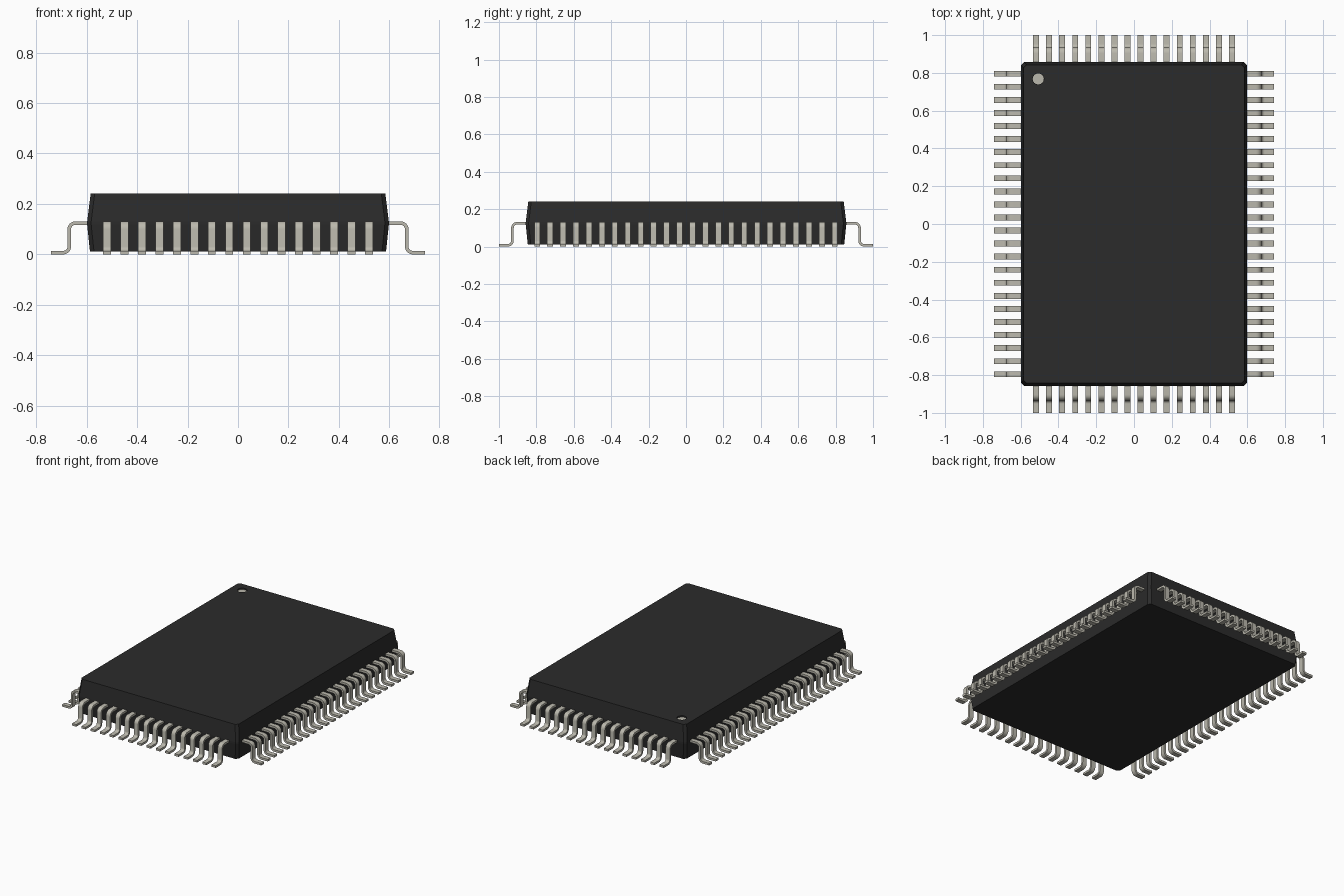
import bpy, bmesh, math
from mathutils import Vector, Matrix

cube = bpy.data.objects.get("Cube")
if cube:
    bpy.data.objects.remove(cube, do_unlink=True)


def material(name, rgb, rough):
    m = bpy.data.materials.new(name)
    m.use_nodes = True
    m.diffuse_color = (*rgb, 1)
    bsdf = m.node_tree.nodes["Principled BSDF"]
    bsdf.inputs["Base Color"].default_value = (*rgb, 1)
    bsdf.inputs["Roughness"].default_value = rough
    return m


BLACK = material("black_plastic", (0.024, 0.024, 0.024), 0.7)
METAL = material("tinned_metal", (0.50, 0.485, 0.42), 0.5)


def finish(name, bm, mat):
    bmesh.ops.recalc_face_normals(bm, faces=bm.faces)
    mesh = bpy.data.meshes.new(name)
    bm.to_mesh(mesh)
    bm.free()
    mesh.materials.append(mat)
    ob = bpy.data.objects.new(name, mesh)
    bpy.context.collection.objects.link(ob)
    return ob


def activate(ob):
    bpy.ops.object.select_all(action='DESELECT')
    ob.select_set(True)
    bpy.context.view_layer.objects.active = ob


# Body: chamfered rectangles lofted from bottom through the waist to the top
WX, WY, TOP = 0.598, 0.857, 0.242


def ring(bm, hx, hy, z, c=0.016):
    pts = [(hx - c, -hy), (hx, c - hy), (hx, hy - c), (hx - c, hy),
           (c - hx, hy), (-hx, hy - c), (-hx, c - hy), (c - hx, -hy)]
    return [bm.verts.new((x, y, z)) for x, y in pts]


bm = bmesh.new()
rings = [ring(bm, WX - 0.011, WY - 0.011, 0.012),
         ring(bm, WX, WY, 0.118),
         ring(bm, WX, WY, 0.130),
         ring(bm, WX - 0.014, WY - 0.014, TOP)]
for a, b in zip(rings, rings[1:]):
    for i in range(8):
        j = (i + 1) % 8
        bm.faces.new((a[i], a[j], b[j], b[i]))
bm.faces.new(rings[0])
bm.faces.new(rings[-1])
body = finish("body", bm, BLACK)

# Round recess marking the first pin
MARK, MARK_R, DEPTH = (-0.507, 0.768), 0.03, 0.012


def cylinder(name, z0, z1, r, mat):
    bm = bmesh.new()
    bmesh.ops.create_cone(bm, cap_ends=True, segments=16, radius1=r, radius2=r, depth=z1 - z0,
                          matrix=Matrix.Translation((*MARK, (z0 + z1) / 2)))
    return finish(name, bm, mat)


cutter = cylinder("recess_cutter", TOP - DEPTH, TOP + 0.05, MARK_R, BLACK)
cutter.hide_render = True
cut = body.modifiers.new("recess", 'BOOLEAN')
cut.operation, cut.object, cut.solver = 'DIFFERENCE', cutter, 'EXACT'
activate(body)
bpy.ops.object.modifier_apply(modifier="recess")
bpy.data.objects.remove(cutter, do_unlink=True)
cylinder("pin_one_mark", TOP - DEPTH - 0.003, TOP - DEPTH + 0.003, MARK_R - 0.0005, METAL)

# Gull-wing pin: centre line as (outward distance, height), thickened to a strip
THICK, WIDTH, PITCH = 0.014, 0.031, 0.0692
ZT, ZF, DROP, R, STEPS = 0.124, THICK / 2, 0.071, 0.024, 6


def pin_outline():
    path = [Vector((-0.02, ZT))]
    for i in range(STEPS + 1):
        a = math.pi / 2 * (1 - i / STEPS)
        path.append(Vector((DROP - R + R * math.cos(a), ZT - R + R * math.sin(a))))
    for i in range(STEPS + 1):
        a = math.pi + math.pi / 2 * i / STEPS
        path.append(Vector((DROP + R + R * math.cos(a), ZF + R + R * math.sin(a))))
    path.append(Vector((0.143, ZF)))
    upper, lower = [], []
    for i, p in enumerate(path):
        t = (path[min(i + 1, len(path) - 1)] - path[max(i - 1, 0)]).normalized()
        n = Vector((-t.y, t.x)) * THICK / 2
        if i in (0, len(path) - 1):
            n = Vector((0, THICK / 2))
        upper.append(p + n)
        lower.append(p - n)
    return upper, lower


def pin_row(name, count, edge, turn):
    """Row of pins facing +x at distance edge, turned about z."""
    upper, lower = pin_outline()
    start = -PITCH * (count - 1) / 2
    bm = bmesh.new()
    sections = []
    for u, l in zip(upper, lower):
        corners = [(u, -1), (u, 1), (l, 1), (l, -1)]
        sections.append([bm.verts.new((edge + p.x, start + s * WIDTH / 2, p.y))
                         for p, s in corners])
    for a, b in zip(sections, sections[1:]):
        for i in range(4):
            j = (i + 1) % 4
            bm.faces.new((a[i], a[j], b[j], b[i]))
    bm.faces.new(sections[0])
    bm.faces.new(sections[-1])
    row = finish(name, bm, METAL)
    activate(row)
    bpy.ops.object.shade_smooth_by_angle(angle=math.radians(35))
    arr = row.modifiers.new("repeat", 'ARRAY')
    arr.count = count
    arr.use_relative_offset = False
    arr.use_constant_offset = True
    arr.constant_offset_displace = (0, PITCH, 0)
    row.rotation_euler.z = turn
    return row


pin_row("left_pins", 24, WX, 0)
pin_row("back_pins", 16, WY, math.pi / 2)
pin_row("right_pins", 24, WX, math.pi)
pin_row("front_pins", 16, WY, -math.pi / 2)
